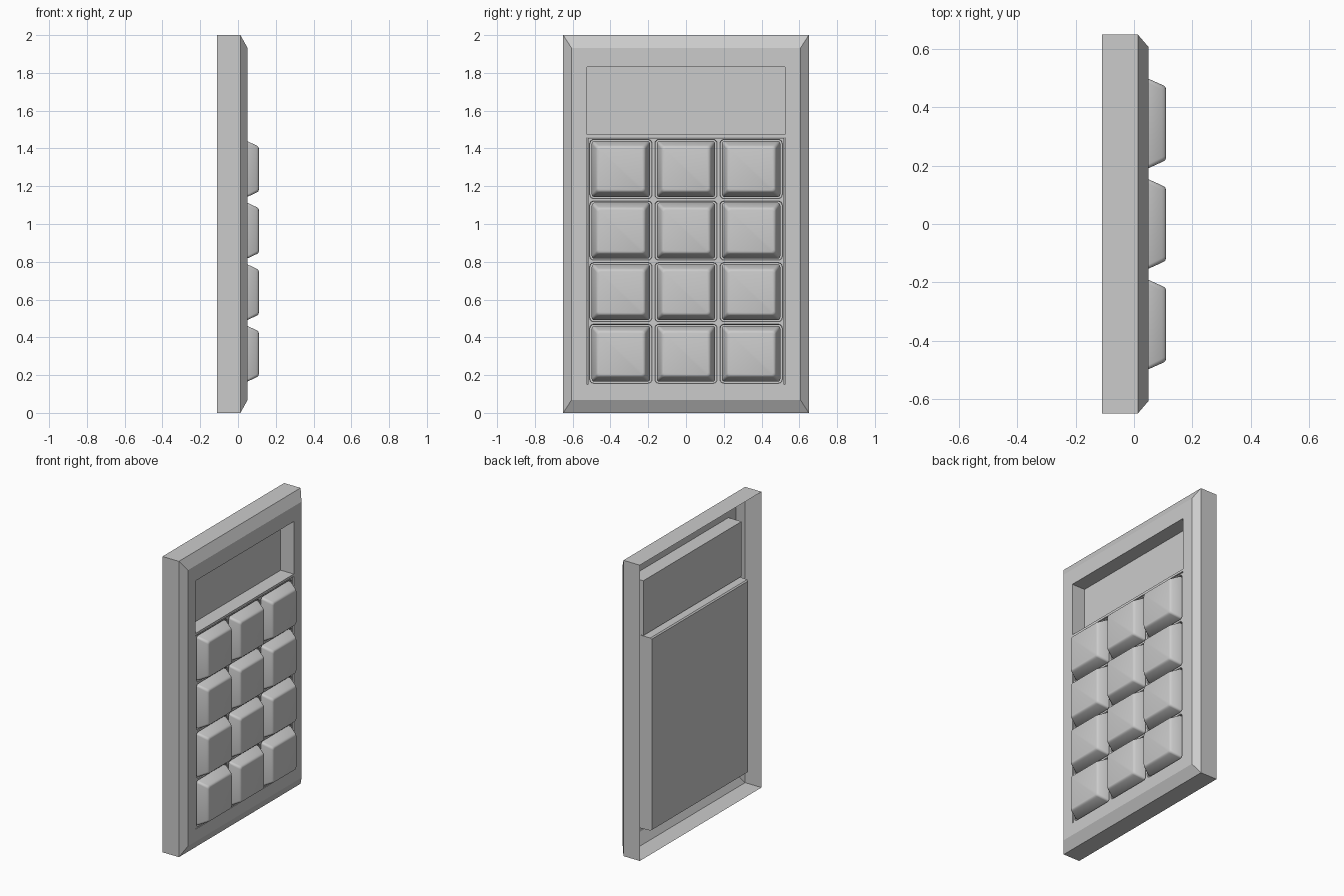
import bpy, bmesh, math
from mathutils import Vector

if "Cube" in bpy.data.objects:
    bpy.data.objects.remove(bpy.data.objects["Cube"])


def rect_loop(x, cy, cz, hy, hz, r, n=5):
    """Rounded rectangle in the YZ plane, counter-clockwise seen from +x."""
    pts = []
    for k, (sy, sz) in enumerate([(1, 1), (-1, 1), (-1, -1), (1, -1)]):
        for i in range(n):
            a = math.pi / 2 * (k + i / (n - 1))
            pts.append(Vector((x, cy + sy * (hy - r) + r * math.cos(a),
                               cz + sz * (hz - r) + r * math.sin(a))))
    return pts


def loft(bm, layers, cap_end=False, cap_start=False):
    rings = [[bm.verts.new(p) for p in rect_loop(*l)] for l in layers]
    for a, b in zip(rings, rings[1:]):
        for i in range(len(a)):
            j = (i + 1) % len(a)
            bm.faces.new((a[i], a[j], b[j], b[i]))
    if cap_end:
        bm.faces.new(rings[-1])
    if cap_start:
        bm.faces.new(rings[0][::-1])


def finish(bm, name, smooth=0):
    bmesh.ops.remove_doubles(bm, verts=bm.verts, dist=1e-5)
    me = bpy.data.meshes.new(name)
    bm.to_mesh(me)
    bm.free()
    ob = bpy.data.objects.new(name, me)
    bpy.context.collection.objects.link(ob)
    if smooth:
        bpy.ops.object.select_all(action='DESELECT')
        ob.select_set(True)
        bpy.context.view_layer.objects.active = ob
        bpy.ops.object.shade_smooth_by_angle(angle=math.radians(smooth))
    return ob


FRONT = 0.05
PY, PZ = 0.345, 0.326            # key pitch
cells = [((c - 1) * PY, 0.15 + PZ * (r + 0.5)) for c in range(3) for r in range(4)]

# housing: open-backed shell with chamfered front and one tall opening
bm = bmesh.new()
loft(bm, [(-0.11, 0, 1, 0.65, 1.0, 0), (0.013, 0, 1, 0.65, 1.0, 0),
          (FRONT, 0, 1, 0.607, 0.933, 0), (FRONT, 0, 0.99, 0.525, 0.84, 0),
          (0.02, 0, 0.99, 0.525, 0.84, 0)])
finish(bm, "housing")

# display recess
bm = bmesh.new()
loft(bm, [(FRONT, 0, 1.6525, 0.525, 0.1775, 0),
          (-0.048, 0, 1.6525, 0.525, 0.1775, 0)], cap_end=True)
finish(bm, "display_recess")

# divider bar between display and keys
bm = bmesh.new()
loft(bm, [(-0.048, 0, 1.467, 0.525, 0.008, 0),
          (FRONT, 0, 1.467, 0.525, 0.008, 0)], cap_end=True, cap_start=True)
finish(bm, "divider")

# keypad block projecting into the back
bm = bmesh.new()
loft(bm, [(-0.103, 0, 0.80, 0.513, 0.645, 0), (-0.095, 0, 0.802, 0.518, 0.651, 0),
          (0.035, 0, 0.802, 0.522, 0.654, 0)], cap_start=True)
finish(bm, "keypad_block")

# grid of key wells with rounded corners
bm = bmesh.new()
for cy, cz in cells:
    loft(bm, [(0.02, cy, cz, PY / 2, PZ / 2, 0), (0.046, cy, cz, PY / 2, PZ / 2, 0),
              (0.046, cy, cz, 0.165, 0.1565, 0.02), (0.042, cy, cz, 0.162, 0.1535, 0.018),
              (0.0, cy, cz, 0.162, 0.1535, 0.018)], cap_end=True)
finish(bm, "key_grid")

# keys: tapered caps with rounded rims
for k, (cy, cz) in enumerate(cells):
    bm = bmesh.new()
    loft(bm, [(0.0, cy, cz, 0.154, 0.148, 0.014), (0.048, cy, cz, 0.154, 0.148, 0.014),
              (0.095, cy, cz, 0.133, 0.126, 0.016), (0.103, cy, cz, 0.129, 0.122, 0.016),
              (0.108, cy, cz, 0.124, 0.117, 0.015), (0.11, cy, cz, 0.117, 0.110, 0.012)],
         cap_end=True)
    finish(bm, f"key_{k + 1}", 35)
